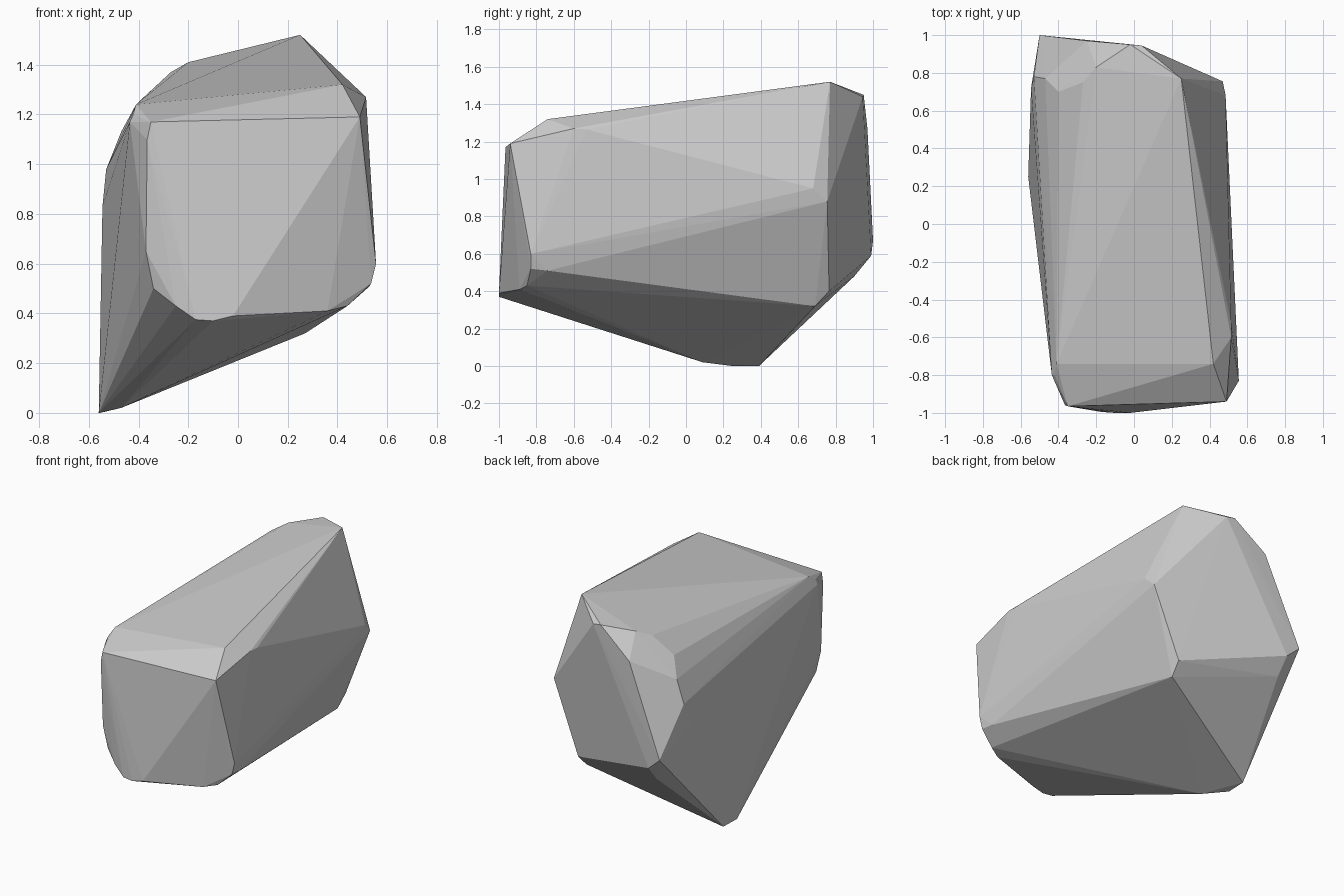
import bpy, bmesh

# Corner points of the boulder, grouped by the facet they bound
front_facet = [(-.35, -.965, 1.17), (.49, -.94, 1.19), (-.365, -.96, 1.10),
               (-.25, -.97, .43), (-.17, -.995, .375), (-.10, -1, .37),
               (-.02, -1, .39), (.36, -.89, .41)]
front_chamfers = [(.44, -.85, .43), (.535, -.83, .52), (.555, -.83, .60),
                  (.53, -.74, .51), (-.34, -.92, .50), (-.37, -.93, .65),
                  (-.435, -.80, 1.17), (-.42, -.80, 1.20)]
top_facet = [(-.41, -.74, 1.24), (.42, -.74, 1.32), (.515, -.60, 1.27),
             (.515, -.53, 1.265), (.25, .77, 1.52)]
back_facet = [(-.02, .95, 1.45), (.04, .945, 1.44), (-.25, .97, 1.27),
              (-.50, 1, .67), (-.41, .99, .59), (.47, .755, .88),
              (.485, .68, .95), (.28, .765, .40)]
left_shoulder = [(-.20, .83, 1.41), (-.27, .75, 1.37), (-.40, .70, 1.25),
                 (-.47, .77, 1.13), (-.53, .78, .98), (-.545, .72, .83)]
underside = [(-.56, .25, 0), (-.555, .39, 0), (-.47, .09, .02),
             (.27, .69, .32), (-.41, .90, .48)]

# Boulder: convex hull wrapped around the corners
bm = bmesh.new()
for group in (front_facet, front_chamfers, top_facet, back_facet,
              left_shoulder, underside):
    for p in group:
        bm.verts.new(p)
hull = bmesh.ops.convex_hull(bm, input=bm.verts[:])
loose = [v for v in bm.verts if not v.link_faces]
bmesh.ops.delete(bm, geom=loose, context='VERTS')
bmesh.ops.recalc_face_normals(bm, faces=bm.faces[:])

mesh = bpy.data.meshes.new("boulder")
bm.to_mesh(mesh)
bm.free()
boulder = bpy.data.objects.new("boulder", mesh)
bpy.context.collection.objects.link(boulder)
